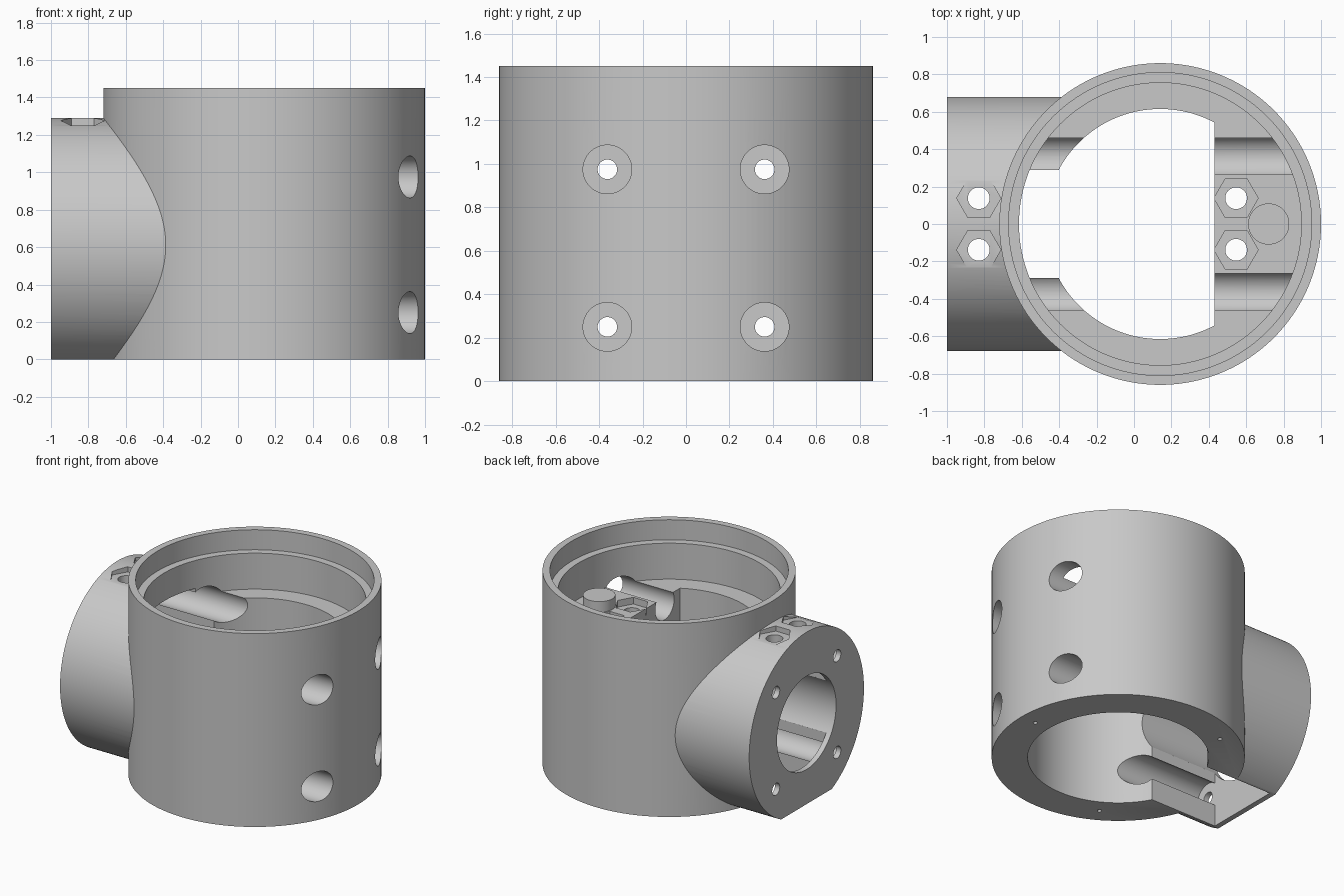
import bpy, bmesh, math
from mathutils import Matrix, Vector

if "Cube" in bpy.data.objects:
    bpy.data.objects.remove(bpy.data.objects["Cube"], do_unlink=True)

grey = bpy.data.materials.new("plain grey")
grey.use_nodes = True
grey.diffuse_color = (0.58, 0.58, 0.58, 1)
grey.node_tree.nodes["Principled BSDF"].inputs["Base Color"].default_value = grey.diffuse_color

CX = 0.14        # axis of the upright body
AXIS_Z = 0.61    # height of the side tube axis
FLOOR = 1.03     # floor of the deep recess
CAP_X = -0.96    # inner face of the thin end plate


def make(name, bm):
    mesh = bpy.data.meshes.new(name)
    bm.to_mesh(mesh)
    bm.free()
    mesh.materials.append(grey)
    obj = bpy.data.objects.new(name, mesh)
    bpy.context.collection.objects.link(obj)
    return obj


def rod(name, start, end, radius, sides=128):
    """Cylinder or prism between two points."""
    a, b = Vector(start), Vector(end)
    axis = b - a
    turn = axis.to_track_quat('Z', 'Y').to_matrix().to_4x4()
    bm = bmesh.new()
    bmesh.ops.create_cone(bm, cap_ends=True, segments=sides, radius1=radius,
                          radius2=radius, depth=axis.length,
                          matrix=Matrix.Translation((a + b) / 2) @ turn)
    return make(name, bm)


def upright(name, x, y, z0, z1, radius, sides=128):
    return rod(name, (x, y, z0), (x, y, z1), radius, sides)


def box(name, low, high):
    a, b = Vector(low), Vector(high)
    bm = bmesh.new()
    bmesh.ops.create_cube(bm, size=1, matrix=Matrix.Translation((a + b) / 2)
                          @ Matrix.Diagonal((*(b - a), 1)))
    return make(name, bm)


def hexagon(name, x, y, z0, z1):
    """Nut pocket with two corners on the x axis."""
    obj = upright(name, 0, 0, z0, z1, 0.118, 6)
    verts = obj.data.vertices
    ang = math.atan2(verts[0].co.y, verts[0].co.x)
    obj.data.transform(Matrix.Translation((x, y, 0)) @ Matrix.Rotation(-ang, 4, 'Z'))
    return obj


def combine(target, tool, operation='DIFFERENCE'):
    mod = target.modifiers.new("join", 'BOOLEAN')
    mod.operation = operation
    mod.solver = 'EXACT'
    mod.object = tool
    bpy.context.view_layer.objects.active = target
    bpy.ops.object.modifier_apply(modifier=mod.name)
    bpy.data.objects.remove(tool, do_unlink=True)


# Upright body with side tube, trimmed flat underneath
body = upright("pipe_tee_housing", CX, 0, -0.2, 1.45, 0.86, 192)
combine(body, rod("side_tube", (-1, 0, AXIS_Z), (-0.1, 0, AXIS_Z), 0.68, 160), 'UNION')
combine(body, box("base_trim", (-2, -2, -1), (2, 2, 0)))

# Stepped recess and main bore
for z0, radius in ((1.30, 0.81), (FLOOR, 0.755), (-0.1, 0.615)):
    combine(body, upright("bore", CX, 0, z0, 1.6, radius, 160))

# Mounting shelf across the +x side of the bore
shelf = upright("shelf", CX, 0, 0.75, FLOOR, 0.68, 160)
combine(shelf, box("shelf_trim", (-2, -2, 0), (0.43, 2, 2)))
combine(body, shelf, 'UNION')

# Side opening: round bore plus a slot open at the bottom
combine(body, rod("side_bore", (-1.1, 0, AXIS_Z), (-0.1, 0, AXIS_Z), 0.35))
combine(body, box("side_slot", (CAP_X, -0.29, -0.1), (-0.2, 0.29, 1.09)))

# Four long bolt channels with small holes in the end plate
for y in (-0.362, 0.362):
    for z in (0.25, 0.975):
        combine(body, rod("channel", (CAP_X, y, z), (1.2, y, z), 0.112, 64))
        combine(body, rod("bolt_hole", (-1.1, y, z), (-0.8, y, z), 0.045, 32))

# Nut pockets and vertical bolt holes, on the tube and on the shelf
for y in (-0.138, 0.138):
    combine(body, hexagon("tube_pocket", -0.83, y, 1.25, 1.4))
    combine(body, upright("tube_hole", -0.83, y, 0.9, 1.4, 0.058, 48))
    combine(body, hexagon("shelf_pocket", 0.546, y, 0.98, 1.2))
    combine(body, upright("shelf_hole", 0.546, y, -0.1, 1.2, 0.058, 48))

# Pilot holes under the rim
for i in range(3):
    a = i * math.tau / 3
    combine(body, upright("pilot", CX + 0.735 * math.cos(a), 0.735 * math.sin(a),
                          -0.1, 0.1, 0.015, 16))

# Locating peg on the shelf
combine(body, upright("peg", 0.72, 0, FLOOR - 0.05, 1.11, 0.11, 64), 'UNION')

bpy.ops.object.select_all(action='DESELECT')
body.select_set(True)
bpy.context.view_layer.objects.active = body
bpy.ops.object.shade_smooth_by_angle(angle=math.radians(30))
